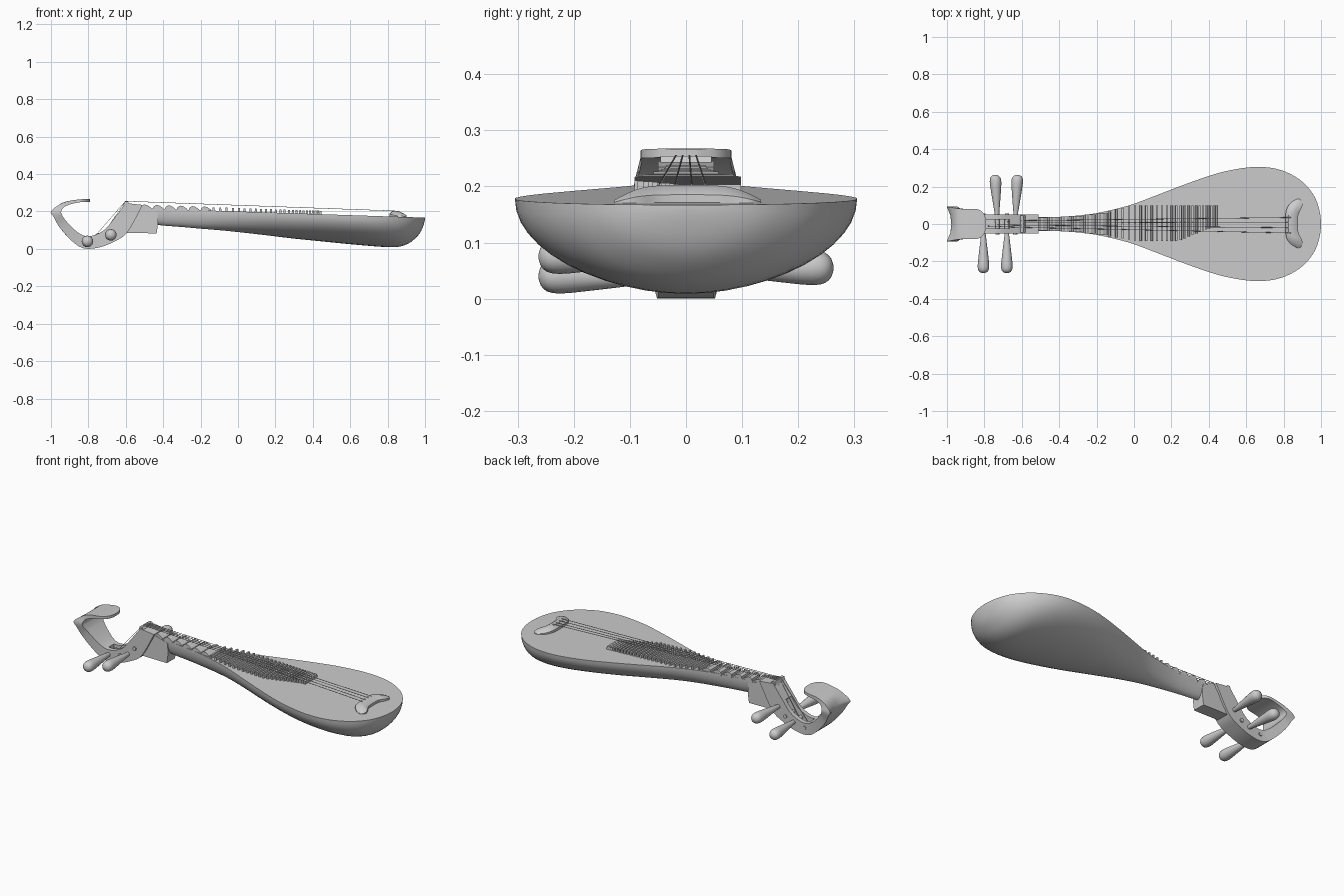
import bpy, bmesh, math
from mathutils import Vector

if "Cube" in bpy.data.objects:
    bpy.data.objects.remove(bpy.data.objects["Cube"])


def finish(name, bm, angle=35):
    bmesh.ops.recalc_face_normals(bm, faces=bm.faces)
    me = bpy.data.meshes.new(name)
    bm.to_mesh(me)
    bm.free()
    ob = bpy.data.objects.new(name, me)
    bpy.context.collection.objects.link(ob)
    bpy.ops.object.select_all(action='DESELECT')
    ob.select_set(True)
    bpy.context.view_layer.objects.active = ob
    if angle:
        bpy.ops.object.shade_smooth_by_angle(angle=math.radians(angle))
    return ob


def spline(pts, n):
    """Catmull-Rom through tuples of any length."""
    p = [pts[0]] + list(pts) + [pts[-1]]
    out = []
    for i in range(1, len(p) - 2):
        for k in range(n):
            t = k / n
            out.append(tuple(0.5 * (2 * b + (c - a) * t + (2*a - 5*b + 4*c - d) * t*t
                                    + (3*b - a - 3*c + d) * t**3)
                             for a, b, c, d in zip(p[i-1], p[i], p[i+1], p[i+2])))
    return out + [tuple(pts[-1])]


def loft(bm, rings):
    vs = [[bm.verts.new(c) for c in r] for r in rings]
    m = len(vs[0])
    for a, b in zip(vs, vs[1:]):
        for j in range(m):
            k = (j + 1) % m
            bm.faces.new((a[j], a[k], b[k], b[j]))
    bm.faces.new(vs[0])
    bm.faces.new(vs[-1])


def prism(bm, xz, y0, y1):
    loft(bm, [[(x, y, z) for x, z in xz] for y in (y0, y1)])


def top(x):
    return 0.2 - 0.033 * x


# Pear-shaped body and neck: x, half width, bottom z
outline = [(-0.54, .034, .15), (-0.43, .037, .128), (-0.3, .045, .117), (-0.2, .058, .108),
           (-0.1, .08, .10), (0, .108, .09), (.15, .165, .073), (.3, .222, .055),
           (.45, .272, .04), (.58, .299, .027), (.68, .305, .018), (.77, .293, .011),
           (.85, .26, .01), (.91, .217, .028), (.955, .163, .063), (.98, .113, .097),
           (.995, .056, .137), (1.0, .006, .163)]
bm = bmesh.new()
rings = []
for x, w, zb in spline(outline, 3):
    d = top(x) - zb
    rings.append([(x, -w * math.cos(math.pi * j / 24), top(x) - d * math.sin(math.pi * j / 24))
                  for j in range(25)])
loft(bm, rings)
finish("body", bm)

# Heel block under the neck end
bm = bmesh.new()
prism(bm, [(-.51, .225), (-.60, .085), (-.435, .083), (-.428, .135), (-.43, .20)], -.038, .038)
finish("neck_heel", bm, 0)

# Curved headstock: outer x,z, inner x,z, half width, centre dent
head = [(-.51, .235, -.60, .245, .05, 0), (-.59, .09, -.665, .16, .05, 0),
        (-.66, .04, -.71, .105, .05, 0), (-.74, .008, -.77, .073, .05, 0),
        (-.82, .002, -.82, .07, .052, 0), (-.88, .035, -.865, .095, .06, 0),
        (-.95, .11, -.92, .15, .075, 0), (-.985, .17, -.94, .18, .09, .01),
        (-1.0, .20, -.945, .20, .093, .028), (-.95, .24, -.93, .223, .084, 0),
        (-.90, .257, -.89, .24, .08, 0), (-.84, .265, -.84, .25, .08, 0),
        (-.805, .267, -.805, .251, .058, 0), (-.79, .267, -.79, .252, .022, 0)]
cols = (-1, -.5, 0, .5, 1)
bm = bmesh.new()
rings = []
for ox, oz, ix, iz, w, dent in spline(head, 4):
    rings.append([(ox + dent * (1 - c * c), c * w, oz) for c in cols]
                 + [(ix, c * w, iz) for c in reversed(cols)])
loft(bm, rings)
headstock = finish("headstock", bm)

# String slot cut into the headstock
bm = bmesh.new()
rings = []
for ox, oz, ix, iz, w, dent in spline(head[1:5], 4):
    o, i = Vector((ox, 0, oz)), Vector((ix, 0, iz))
    a, b = o.lerp(i, .35), o.lerp(i, 1.5)
    rings.append([(p.x, y, p.z) for p, y in ((a, -.024), (a, .024), (b, .024), (b, -.024))])
loft(bm, rings)
cutter = finish("slot_cutter", bm, 0)
cutter.hide_render = True
cutter.hide_viewport = True
mod = headstock.modifiers.new("slot", 'BOOLEAN')
mod.object = cutter
mod.operation = 'DIFFERENCE'
mod.solver = 'EXACT'

# Tuning pegs, turned profile along y
peg_profile = [(-.056, .011), (.05, .012), (.07, .014), (.12, .02), (.18, .027),
               (.225, .031), (.248, .027), (.259, .016), (.263, .003)]
for n, (px, pz, side) in enumerate([(-.805, .04, -1), (-.68, .075, -1),
                                    (-.73, .055, 1), (-.635, .12, 1)]):
    bm = bmesh.new()
    loft(bm, [[(px + r * math.cos(a * math.pi / 8) + .012 * side * (n - 2.5) * max(y, 0) / .13 * (n > 1),
                side * y, pz + r * math.sin(a * math.pi / 8)) for a in range(16)]
              for y, r in spline(peg_profile, 2)])
    finish(f"tuning_peg_{n + 1}", bm, 50)

# Nut
bm = bmesh.new()
prism(bm, [(-.612, .235), (-.606, .254), (-.59, .254), (-.575, .235)], -.045, .045)
finish("nut", bm, 0)

# Wedge frets on the neck
bm = bmesh.new()
for i in range(6):
    x = -.52 + .064 * i
    w = .036 + .022 * (i / 5) ** 2
    z = top(x)
    prism(bm, [(x, z - .01), (x + .004, z + .011), (x + .018, z + .02), (x + .034, z + .017),
               (x + .054, z + .004), (x + .062, z - .01)], -w, w)
finish("neck_frets", bm, 0)

# Thin bar frets on the soundboard
bm = bmesh.new()
count = 25
for i in range(count):
    t = i / (count - 1)
    x = -.13 + .57 * (1.5 * t - .5 * t * t)
    hi = min(.098, .068 + .25 * (x + .13))
    lo = -min(.092, .068 + .15 * (x + .13))
    if x > .24:
        lo = -.09 + .075 * min(1, (x - .24) / .18)
    prism(bm, [(x - .006, top(x) - .004), (x - .005, top(x) + .018),
               (x + .005, top(x) + .018), (x + .006, top(x) - .004)], lo, hi)
finish("body_frets", bm, 0)

# Bridge with flared ends: y, front x, back x, top z
bridge = [(-.127, .872, .886, .176), (-.108, .84, .902, .186), (-.08, .818, .896, .197),
          (-.04, .81, .878, .202), (.045, .81, .878, .202), (.085, .818, .896, .197),
          (.115, .84, .902, .186), (.134, .872, .886, .176)]
bm = bmesh.new()
loft(bm, [[(a, y, .165), (a, y, (z + .172) / 2), (a + (b - a) * .25, y, z),
           (b - (b - a) * .35, y, z), (b, y, (z + .168) / 2), (b, y, .165)]
          for y, a, b, z in spline(bridge, 3)])
finish("bridge", bm, 40)

# Strings from peg slot over the nut to the bridge
bm = bmesh.new()
for (y0, y1), x0, z0 in zip(((.018, .035), (.006, .010), (-.006, -.020), (-.018, -.048)),
                            (-.68, -.64, -.73, -.78), (.085, .13, .065, .05)):
    path = [(x0, y0 * .6, z0), (-.602, y0, .255), (.84, y1, .203)]
    for p, q in zip(path, path[1:]):
        loft(bm, [[(c[0], c[1] + .0016 * math.cos(a * math.pi / 3),
                    c[2] + .0016 * math.sin(a * math.pi / 3)) for a in range(6)]
                  for c in (p, q)])
finish("strings", bm, 0)
